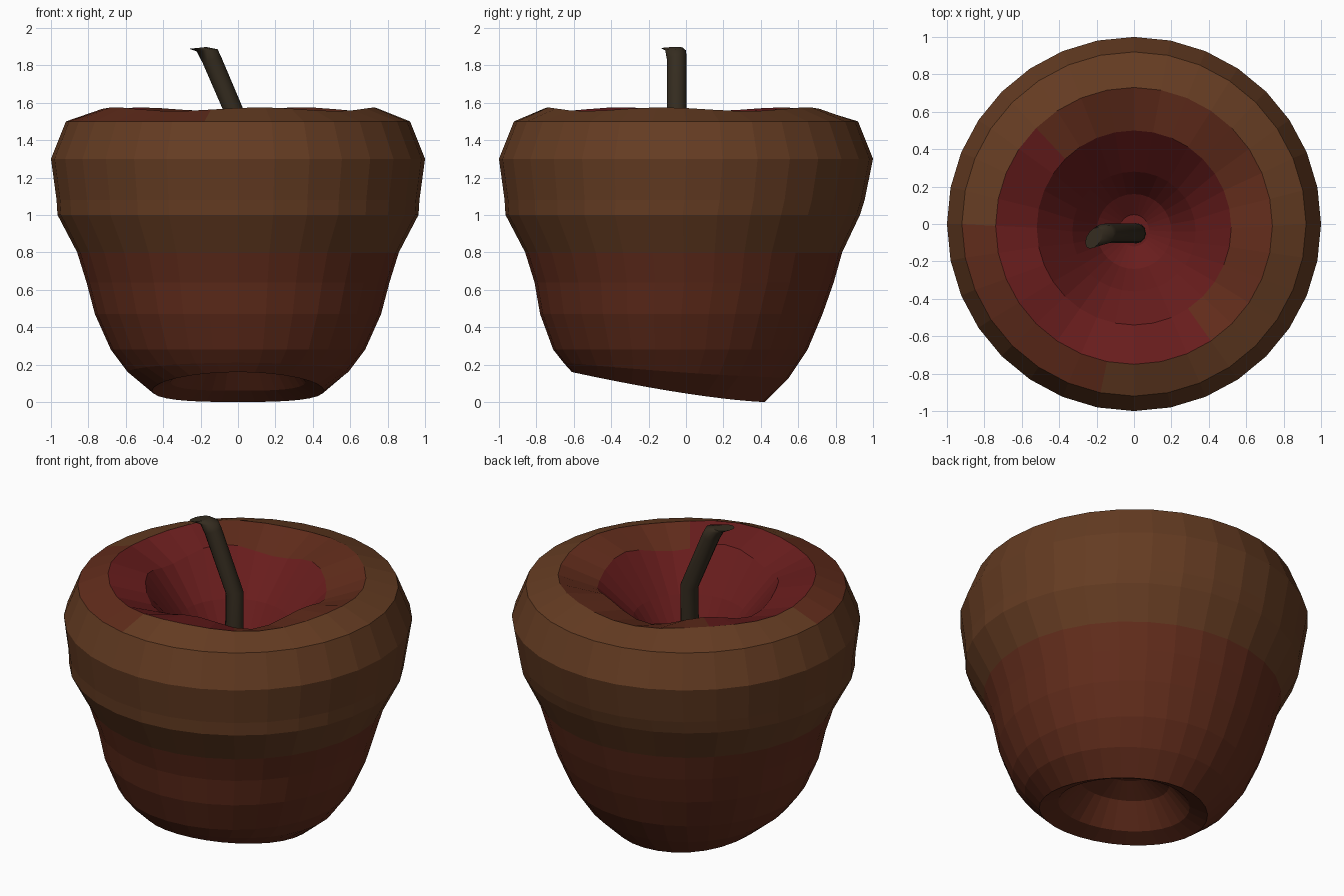
import bpy, bmesh
from math import sin, cos, pi
from mathutils import Vector

if "Cube" in bpy.data.objects:
    bpy.data.objects.remove(bpy.data.objects["Cube"])

SEG = 32


def material(name, rgb):
    m = bpy.data.materials.new(name)
    m.diffuse_color = (*rgb, 1)
    m.use_nodes = True
    m.node_tree.nodes["Principled BSDF"].inputs["Base Color"].default_value = m.diffuse_color
    return m


def loft(name, rings, mats):
    """Skin a list of equal-length rings, cap both ends."""
    bm = bmesh.new()
    loops = [[bm.verts.new(p) for p in ring] for ring in rings]
    n = len(loops[0])
    for a, b in zip(loops, loops[1:]):
        for i in range(n):
            j = (i + 1) % n
            bm.faces.new((a[i], a[j], b[j], b[i]))
    bm.faces.new(loops[0][::-1])
    bm.faces.new(loops[-1])
    bmesh.ops.recalc_face_normals(bm, faces=bm.faces)
    mesh = bpy.data.meshes.new(name)
    bm.to_mesh(mesh)
    bm.free()
    for m in mats:
        mesh.materials.append(m)
    obj = bpy.data.objects.new(name, mesh)
    bpy.context.collection.objects.link(obj)
    return obj


# Fruit profile: z, x radius, front y, back y, front lift, lobe height
profile = [
    (0.30, 0.12, -0.20, 0.06, 0.04, 0),
    (0.22, 0.25, -0.35, 0.18, 0.08, 0),
    (0.06, 0.36, -0.49, 0.31, 0.12, 0),
    (0.00, 0.46, -0.61, 0.42, 0.16, 0),
    (0.13, 0.59, -0.655, 0.55, 0.08, 0),
    (0.28, 0.68, -0.71, 0.65, 0.0, 0),
    (0.47, 0.765, -0.78, 0.73, 0, 0),
    (0.64, 0.81, -0.81, 0.79, 0, 0),
    (0.80, 0.86, -0.86, 0.835, 0, 0),
    (1.00, 0.965, -0.965, 0.93, 0, 0),
    (1.08, 0.97, -0.97, 0.955, 0, 0),
    (1.30, 1.00, -1.00, 1.00, 0, 0),
    (1.50, 0.92, -0.92, 0.92, 0, 0),
    (1.565, 0.74, -0.75, 0.73, 0, 0.01),
    (1.50, 0.52, -0.54, 0.50, 0, 0.03),
    (1.28, 0.33, -0.36, 0.28, 0, 0),
    (1.10, 0.20, -0.24, 0.16, 0, 0),
    (1.02, 0.08, -0.12, 0.05, 0, 0),
]
rings = []
for z, rx, y0, y1, lift, lobe in profile:
    ring = []
    for i in range(SEG):
        a = 2 * pi * i / SEG
        f = (1 - sin(a)) / 2
        ring.append((rx * cos(a), (y0 + y1) / 2 + (y1 - y0) / 2 * sin(a),
                     z + lift * f ** 1.4 + lobe * cos(5 * a + 0.8)))
    rings.append(ring)

brown = material("brown_skin", (0.13, 0.045, 0.016))
russet = material("russet_skin", (0.12, 0.025, 0.011))
crimson = material("crimson_skin", (0.14, 0.012, 0.012))
fruit = loft("apple_body", rings, [brown, russet, crimson])

# Red lower body and red hollow, with a blush towards the front left
blush = Vector((-0.6, -0.5, 0)).normalized()
for p in fruit.data.polygons:
    c = p.center
    r = c.xy.length
    side = c.xy.normalized().dot(blush.xy) if r > 0.01 else 0
    if c.z > 1.02 and r < 0.66:
        p.material_index = 2 if r < 0.45 or side > 0.2 else 1
    elif c.z > 1.5 and side > 0.75:
        p.material_index = 1
    elif c.z < 0.85:
        p.material_index = 1

# Bent stem: centre, ring axis u (v is always y), radii
stem_path = [
    ((0.01, -0.05, 1.00), (1, 0, 0), 0.055),
    ((0.01, -0.05, 1.48), (1, 0, 0.15), 0.052),
    ((-0.14, -0.05, 1.83), (0.92, 0, 0.35), 0.052),
    ((-0.165, -0.055, 1.88), (0.95, 0, 0.1), 0.056),
    ((-0.215, -0.075, 1.893), (0.95, 0.5, 0.1), 0.052),
]
stem_rings = []
for c, u, r in stem_path:
    u = Vector(u).normalized()
    stem_rings.append([Vector(c) + u * r * cos(2 * pi * i / 12)
                       + Vector((0, r * sin(2 * pi * i / 12), 0))
                       for i in range(12)])
stem = loft("stem", stem_rings, [material("stem_bark", (0.035, 0.025, 0.014))])
stem.data.polygons.foreach_set("use_smooth", [len(p.vertices) == 4 for p in stem.data.polygons])
